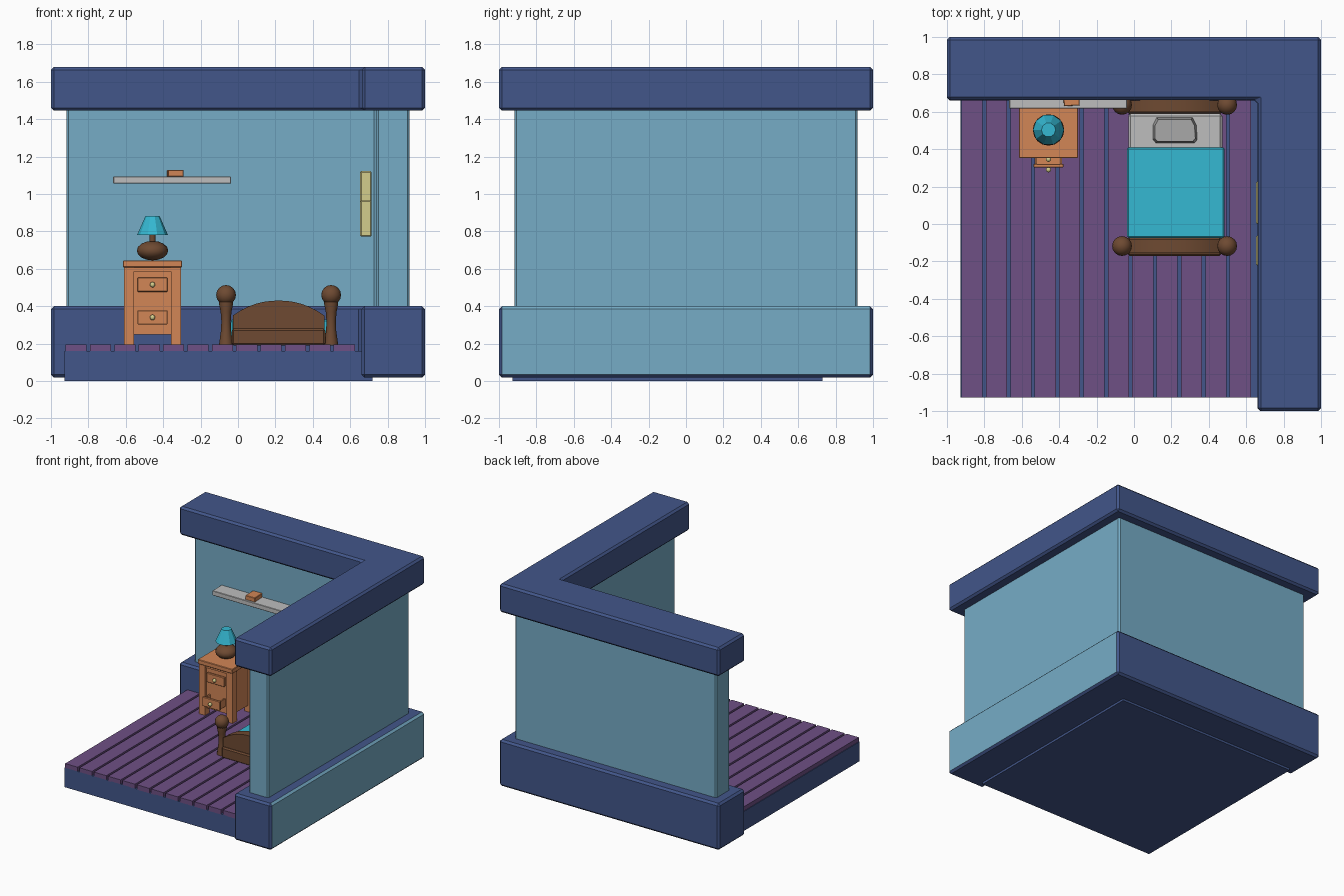
import bpy, bmesh, math
from mathutils import Matrix

if "Cube" in bpy.data.objects:
    bpy.data.objects.remove(bpy.data.objects["Cube"])


def material(name, rgb):
    def lin(c):
        c /= 255
        return c / 12.92 if c <= 0.04045 else ((c + 0.055) / 1.055) ** 2.4
    m = bpy.data.materials.new(name)
    m.diffuse_color = (*[lin(c) for c in rgb], 1)
    m.use_nodes = True
    m.node_tree.nodes["Principled BSDF"].inputs["Base Color"].default_value = m.diffuse_color
    return m


NAVY = material("navy trim", (66, 86, 138))
BLUE = material("wall blue", (118, 172, 198))
PURPLE = material("purple plank", (110, 80, 133))
ORANGE = material("orange wood", (210, 134, 86))
BROWN = material("dark brown wood", (110, 74, 50))
CYAN = material("cyan cloth", (53, 184, 210))
WHITE = material("white", (190, 190, 190))
GREY = material("pillow grey", (168, 168, 168))
GOLD = material("pale gold", (212, 205, 140))


def finish(name, bm, *mats, smooth=False):
    bmesh.ops.recalc_face_normals(bm, faces=bm.faces)
    me = bpy.data.meshes.new(name)
    bm.to_mesh(me)
    bm.free()
    for m in mats:
        me.materials.append(m)
    ob = bpy.data.objects.new(name, me)
    bpy.context.collection.objects.link(ob)
    if smooth:
        bpy.context.view_layer.objects.active = ob
        ob.select_set(True)
        bpy.ops.object.shade_smooth_by_angle(angle=math.radians(40))
        ob.select_set(False)
    return ob


def box(name, mat, x, y, z, bevel=0.0, turn=0.0):
    """Box from (low, high) pairs, optionally bevelled and turned about z."""
    bm = bmesh.new()
    bmesh.ops.create_cube(bm, size=1)
    bmesh.ops.scale(bm, verts=bm.verts, vec=(x[1] - x[0], y[1] - y[0], z[1] - z[0]))
    if bevel:
        bmesh.ops.bevel(bm, geom=bm.edges[:], offset=bevel, segments=1, affect='EDGES')
    bmesh.ops.rotate(bm, verts=bm.verts, matrix=Matrix.Rotation(turn, 3, 'Z'))
    bmesh.ops.translate(bm, verts=bm.verts, vec=[(a + b) / 2 for a, b in (x, y, z)])
    return finish(name, bm, mat)


def prism(points, vec):
    """Extrude a flat polygon along vec."""
    bm = bmesh.new()
    f = bm.faces.new([bm.verts.new(p) for p in points])
    r = bmesh.ops.extrude_face_region(bm, geom=[f])
    bmesh.ops.translate(bm, vec=vec, verts=[v for v in r["geom"] if isinstance(v, bmesh.types.BMVert)])
    return bm


def lathe(name, mat, cx, cy, profile, sides, smooth=False):
    """Closed turned shape from (radius, z) pairs."""
    bm = bmesh.new()
    rings = []
    for r, z in profile:
        rings.append([bm.verts.new((cx + r * math.cos(2 * math.pi * i / sides),
                                    cy + r * math.sin(2 * math.pi * i / sides), z)) for i in range(sides)])
    for a, b in zip(rings, rings[1:]):
        for i in range(sides):
            j = (i + 1) % sides
            bm.faces.new((a[i], a[j], b[j], b[i]))
    bm.faces.new(rings[0])
    bm.faces.new(rings[-1])
    return finish(name, bm, mat, smooth=smooth)


def ball(name, mat, centre, r, squash=1.0, seg=16):
    bm = bmesh.new()
    bmesh.ops.create_uvsphere(bm, u_segments=seg, v_segments=seg // 2, radius=r)
    bmesh.ops.scale(bm, verts=bm.verts, vec=(1, 1, squash))
    bmesh.ops.translate(bm, verts=bm.verts, vec=centre)
    return finish(name, bm, mat, smooth=True)


def corner_wall(name, out, inner, z0, z1, bevel, mats):
    """L-shaped run along the back and the right side."""
    pts = [(-out, out), (-out, inner), (inner, inner), (inner, -out), (out, -out), (out, out)]
    bm = prism([(x, y, z0) for x, y in pts], (0, 0, z1 - z0))
    bmesh.ops.recalc_face_normals(bm, faces=bm.faces)
    bmesh.ops.bevel(bm, geom=bm.edges[:], offset=bevel, segments=1, affect='EDGES')
    bm.normal_update()
    if len(mats) > 1:  # outer right side has the wall colour
        for f in bm.faces:
            if f.normal.x > 0.6 and f.normal.z > -0.1 and abs(f.normal.y) < 0.5:
                f.material_index = 1
    finish(name, bm, *mats)


# Walls and trims
corner_wall("wall", 0.917, 0.738, 0.36, 1.48, 0.012, [BLUE])
corner_wall("bottom_trim", 1.0, 0.66, 0.018, 0.40, 0.016, [NAVY, BLUE])
corner_wall("top_trim", 1.0, 0.662, 1.445, 1.68, 0.016, [NAVY])

# Floor
box("floor_slab", NAVY, (-0.927, 0.72), (-0.927, 0.73), (0, 0.16))
for i in range(12):
    x = -0.922 + i * 0.1303
    box(f"floor_plank_{i + 1}", PURPLE, (x, x + 0.113), (-0.927, 0.67), (0.155, 0.195))

# Bed ends: arched board, thicker lower panel, turned posts with balls
BX = 0.217
for end, cy in (("foot", -0.118), ("head", 0.637)):
    arch = [(BX - 0.245, cy - 0.037, 0.22), (BX + 0.245, cy - 0.037, 0.22)]
    for i in range(13):
        t = 1 - i / 6
        arch.append((BX + 0.245 * t, cy - 0.037, 0.35 + 0.08 * (1 - abs(t) ** 2.2)))
    bm = prism(arch, (0, 0.074, 0))
    finish(f"{end}board_arch", bm, BROWN, smooth=True)
    box(f"{end}board_panel", BROWN, (BX - 0.25, BX + 0.25), (cy - 0.052, cy + 0.052), (0.19, 0.28), 0.01)
    for side in (-1, 1):
        px = BX + side * 0.281
        lathe(f"{end}_post", BROWN, px, cy,
              [(0.038, 0.19), (0.034, 0.22), (0.027, 0.27), (0.025, 0.32), (0.029, 0.37), (0.037, 0.41), (0.037, 0.43)],
              12, True)
        ball(f"{end}_post_ball", BROWN, (px, cy, 0.46), 0.053)

# Bedding
box("bed_frame", BROWN, (BX - 0.235, BX + 0.235), (-0.08, 0.6), (0.2, 0.25))
box("mattress", WHITE, (-0.03, 0.472), (-0.06, 0.59), (0.235, 0.32), 0.012)
box("blanket", CYAN, (-0.037, 0.484), (-0.075, 0.41), (0.225, 0.33), 0.008)
pillow = [(0.12, 0.57), (0.1, 0.53), (0.1, 0.45), (0.115, 0.432), (0.325, 0.432), (0.34, 0.45), (0.335, 0.53), (0.315, 0.57)]
bm = prism([(x, y, 0.31) for x, y in pillow], (0, 0, 0.06))
top = [f for f in bm.faces if all(v.co.z > 0.36 for v in f.verts)]
bmesh.ops.scale(bm, verts=top[0].verts, vec=(0.9, 0.85, 1), space=Matrix.Translation((-0.22, -0.5, 0)))
finish("pillow", bm, GREY)

# Nightstand
NX = -0.457
box("nightstand_top", ORANGE, (NX - 0.158, NX + 0.158), (0.352, 0.665), (0.608, 0.645), 0.004)
box("nightstand_body", ORANGE, (NX - 0.13, NX + 0.13), (0.385, 0.645), (0.25, 0.61))
box("nightstand_rail", ORANGE, (NX - 0.1, NX + 0.1), (0.372, 0.39), (0.585, 0.61))
for sx in (-1, 1):
    for sy, y in (("front", 0.365), ("back", 0.6)):
        x = NX + sx * 0.125
        box(f"nightstand_{sy}_leg", ORANGE, (x - 0.027, x + 0.027), (y, y + 0.055), (0.19, 0.61))
# Drawers: the lower one is pulled out
for name, z, y in (("upper", 0.515, 0.358), ("lower", 0.34, 0.302)):
    box(f"{name}_drawer_front", ORANGE, (NX - 0.08, NX + 0.08), (y, y + 0.02), (z - 0.038, z + 0.038), 0.003)
    box(f"{name}_drawer_floor", ORANGE, (NX - 0.07, NX + 0.07), (y + 0.01, 0.4), (z - 0.033, z - 0.022))
    for s in (-1, 1):
        x = NX + s * 0.067
        box(f"{name}_drawer_side", ORANGE, (x - 0.006, x + 0.006), (y + 0.01, 0.4), (z - 0.033, z + 0.03))
    ball(f"{name}_drawer_knob", GOLD, (NX, y - 0.012, z), 0.015, seg=10)

# Lamp
ball("lamp_base", BROWN, (NX, 0.503, 0.697), 0.084, 0.62)
lathe("lamp_neck", BROWN, NX, 0.503, [(0.016, 0.73), (0.016, 0.8)], 10, True)
lathe("lamp_shade", CYAN, NX, 0.503, [(0.083, 0.78), (0.038, 0.882)], 10)

# Shelf and book
box("shelf", WHITE, (-0.667, -0.038), (0.618, 0.745), (1.055, 1.094), 0.003)
box("book", ORANGE, (-0.377, -0.292), (0.632, 0.735), (1.092, 1.128), 0.003, 0.04)

# Picture frames on the right wall, with a recessed centre
for name, y, z in (("rear", (0.0, 0.228), (0.955, 1.122)), ("front", (-0.222, -0.062), (0.772, 0.965))):
    bm = bmesh.new()
    bmesh.ops.create_cube(bm, size=1)
    bmesh.ops.scale(bm, verts=bm.verts, vec=(0.062, y[1] - y[0], z[1] - z[0]))
    bmesh.ops.bevel(bm, geom=bm.edges[:], offset=0.006, segments=1, affect='EDGES')
    bm.normal_update()
    inner = [f for f in bm.faces if f.normal.x < -0.99]
    bmesh.ops.inset_region(bm, faces=inner, thickness=0.018)
    bmesh.ops.translate(bm, verts=inner[0].verts, vec=(0.012, 0, 0))
    bmesh.ops.translate(bm, verts=bm.verts, vec=(0.684, sum(y) / 2, sum(z) / 2))
    finish(f"{name}_wall_frame", bm, GOLD)
